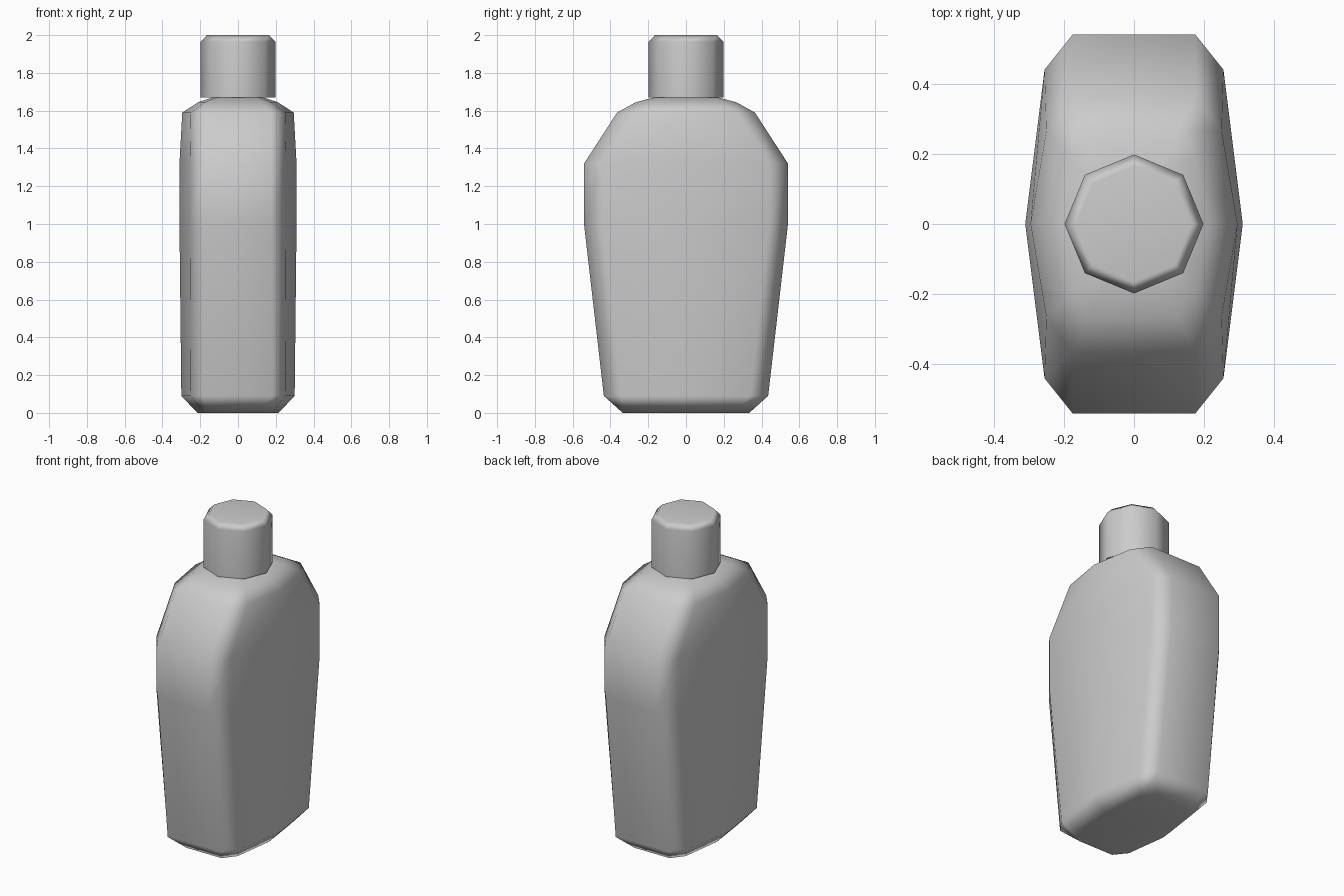
import bpy, bmesh, math

if "Cube" in bpy.data.objects:
    bpy.data.objects.remove(bpy.data.objects["Cube"])


def loft(name, rings):
    """Skin equal-length rings of points, capped at both ends."""
    bm = bmesh.new()
    loops = [[bm.verts.new(p) for p in ring] for ring in rings]
    n = len(loops[0])
    for a, b in zip(loops, loops[1:]):
        for i in range(n):
            j = (i + 1) % n
            bm.faces.new((a[i], a[j], b[j], b[i]))
    bm.faces.new(loops[0][::-1])
    bm.faces.new(loops[-1])
    bmesh.ops.recalc_face_normals(bm, faces=bm.faces)
    mesh = bpy.data.meshes.new(name)
    bm.to_mesh(mesh)
    bm.free()
    obj = bpy.data.objects.new(name, mesh)
    bpy.context.collection.objects.link(obj)
    bpy.ops.object.select_all(action='DESELECT')
    obj.select_set(True)
    bpy.context.view_layer.objects.active = obj
    bpy.ops.object.shade_smooth_by_angle(angle=math.radians(60))
    # large faces stay flat while the chamfers blend
    mod = obj.modifiers.new("flat_panels", 'WEIGHTED_NORMAL')
    mod.keep_sharp = True
    return obj


def body_ring(z, ridge, cx, cy, ex, ey):
    """Ten-sided section: ridged broad sides, chamfered corners, flat ends."""
    half = [(ex, -ey), (cx, -cy), (ridge, 0), (cx, cy), (ex, ey)]
    return [(x, y, z) for x, y in half + [(-x, -y) for x, y in half]]


def circle_ring(z, r, sides=8):
    return [(r * math.cos(math.tau * i / sides),
             r * math.sin(math.tau * i / sides), z) for i in range(sides)]


# Bottle body: height, ridge x, corner x/y, end-panel x/y
sections = [
    (0.0, 0.215, 0.18, 0.26, 0.12, 0.335),
    (0.09, 0.30, 0.25, 0.34, 0.18, 0.435),
    (1.0, 0.31, 0.255, 0.44, 0.175, 0.54),
    (1.32, 0.31, 0.255, 0.44, 0.175, 0.54),
    (1.59, 0.295, 0.25, 0.265, 0.175, 0.365),
    (1.645, 0.21, 0.175, 0.19, 0.125, 0.265),
    (1.675, 0.12, 0.10, 0.11, 0.07, 0.15),
]
loft("bottle_body", [body_ring(*s) for s in sections])

# Octagonal screw cap with chamfered top
loft("bottle_cap", [circle_ring(1.67, 0.198), circle_ring(1.965, 0.198),
                    circle_ring(2.0, 0.165)])
